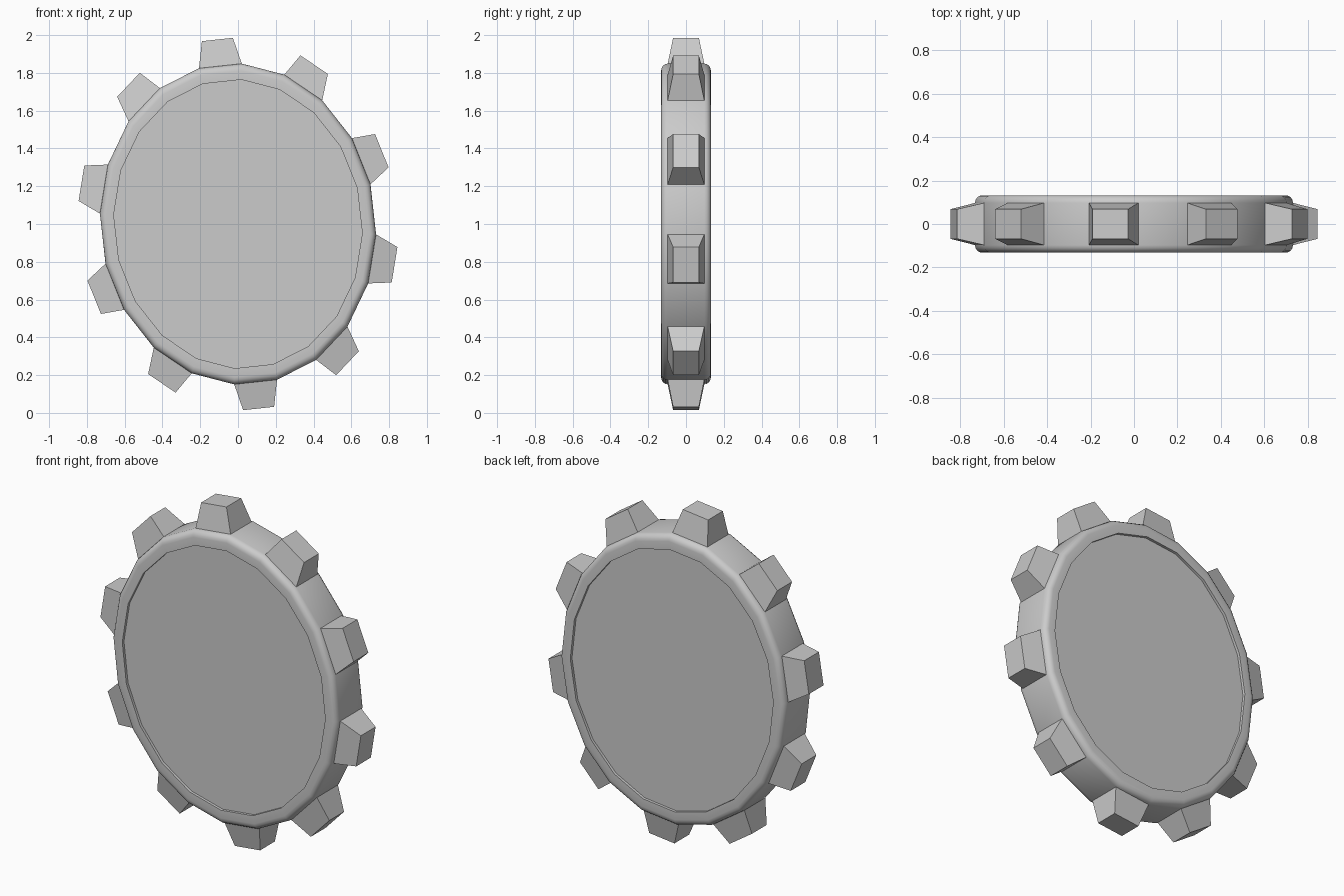
import bpy, bmesh, math
from mathutils import Vector

if "Cube" in bpy.data.objects:
    bpy.data.objects.remove(bpy.data.objects["Cube"])

# Slightly sheared oval frame: one circle axis points up, the other right
UP = Vector((0.02, 0, 0.849))
RIGHT = Vector((0.731, 0, -0.055))
CENTRE = Vector((0, 0, 1.0))
N = 20


def place(u, v, y):
    return CENTRE + UP * u + RIGHT * v + Vector((0, y, 0))


def skin(bm, rings):
    rows = [[bm.verts.new(p) for p in ring] for ring in rings]
    n = len(rows[0])
    for a, b in zip(rows, rows[1:]):
        for i in range(n):
            j = (i + 1) % n
            bm.faces.new((a[i], a[j], b[j], b[i]))
    bm.faces.new(rows[0])
    bm.faces.new(rows[-1])


def finish(name, bm, smooth=False):
    bmesh.ops.recalc_face_normals(bm, faces=bm.faces[:])
    me = bpy.data.meshes.new(name)
    bm.to_mesh(me)
    bm.free()
    ob = bpy.data.objects.new(name, me)
    bpy.context.collection.objects.link(ob)
    if smooth:
        bpy.ops.object.select_all(action='DESELECT')
        ob.select_set(True)
        bpy.context.view_layer.objects.active = ob
        bpy.ops.object.shade_smooth_by_angle(angle=math.radians(30))


# Wheel disc: recessed face, flat ring, rounded rim, mirrored front to back
half = [(0.90, 0.116), (0.90, 0.132)]
for k in range(5):
    a = math.radians(90 - 22.5 * k)
    half.append((0.955 + 0.045 * math.cos(a), 0.097 + 0.035 * math.sin(a)))
profile = [(r, -y) for r, y in half] + half[::-1]
bm = bmesh.new()
skin(bm, [[place(r * math.cos(2 * math.pi * i / N), r * math.sin(2 * math.pi * i / N), y)
           for i in range(N)] for r, y in profile])
finish("wheel_disc", bm, smooth=True)

# Tapered teeth on every other rim facet, root sunk into the disc
step = math.pi / N
sections = [(0.95, math.sin(step), 0.097),
            (math.cos(step), math.sin(step), 0.097),
            (1.153, 0.113, 0.068)]
bm = bmesh.new()
for k in range(10):
    t = (4 * k - 1) * step
    c, s = math.cos(t), math.sin(t)
    skin(bm, [[place(r * c - w * s * sx, r * s + w * c * sx, d * sy)
               for sx, sy in ((-1, -1), (1, -1), (1, 1), (-1, 1))]
              for r, w, d in sections])
finish("teeth", bm)
